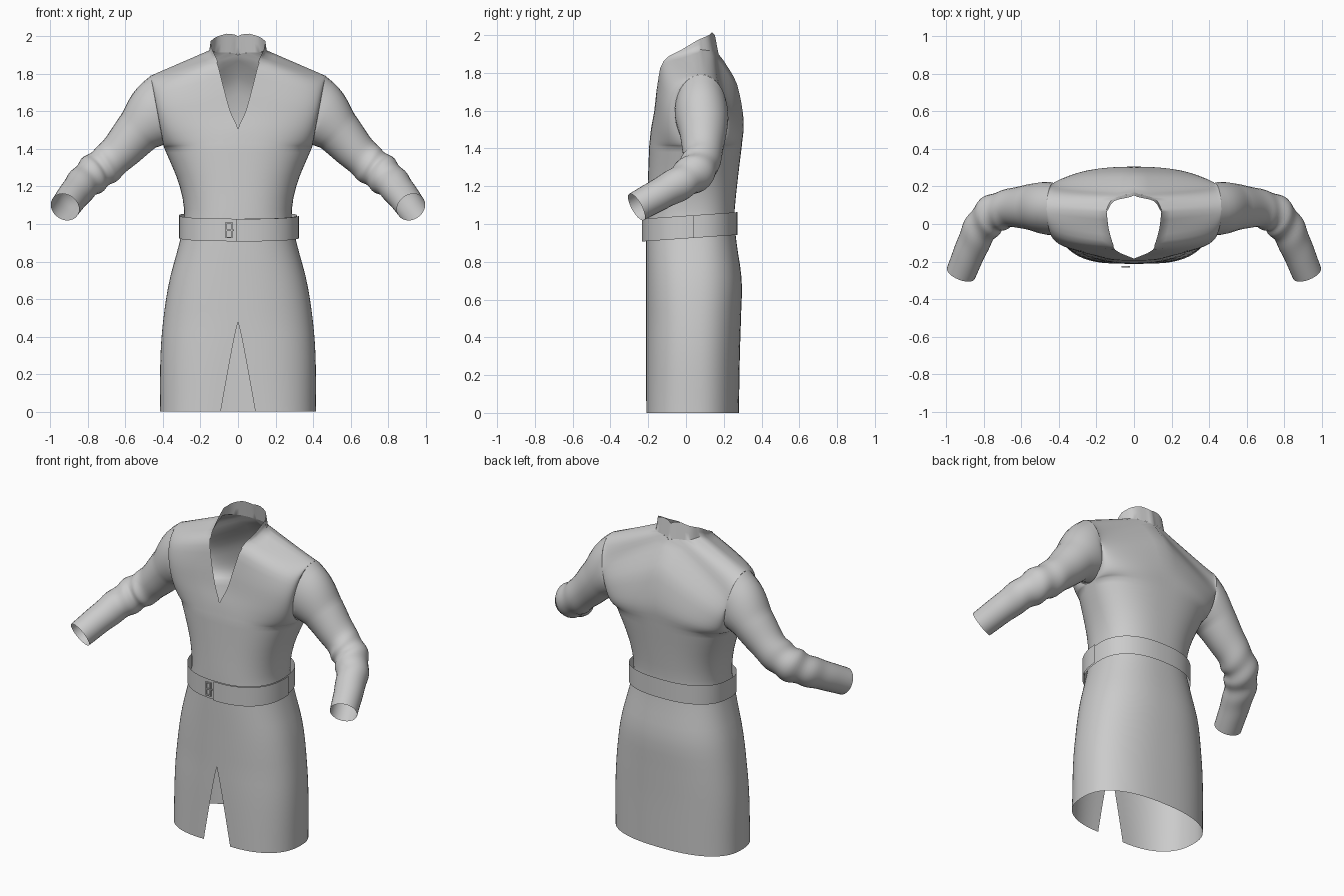
import bpy, bmesh, math
from mathutils import Vector as V

if "Cube" in bpy.data.objects:
    bpy.data.objects.remove(bpy.data.objects["Cube"])

PI = math.pi


def keyed(keys, t):
    """Smooth interpolation through (t, values...) keys."""
    i = max(k for k in range(len(keys) - 1) if keys[k][0] <= t + 1e-9)
    a, b = keys[i], keys[i + 1]
    p, q = keys[max(i - 1, 0)], keys[min(i + 2, len(keys) - 1)]
    h = b[0] - a[0]
    f = min(max((t - a[0]) / h, 0), 1)
    out = []
    for k in range(1, len(a)):
        m0 = (b[k] - p[k]) / (b[0] - p[0]) * h
        m1 = (q[k] - a[k]) / (q[0] - a[0]) * h
        out.append((2*f**3 - 3*f**2 + 1) * a[k] + (f**3 - 2*f**2 + f) * m0
                   + (3*f**2 - 2*f**3) * b[k] + (f**3 - f**2) * m1)
    return out


def grid_object(name, grids, mirror=False):
    """Skin one or more point grids into a smooth sheet."""
    bm = bmesh.new()
    for rows in grids:
        vs = [[bm.verts.new(p) for p in r] for r in rows]
        for r0, r1 in zip(vs, vs[1:]):
            for j in range(len(r0) - 1):
                bm.faces.new((r0[j], r0[j + 1], r1[j + 1], r1[j]))
    bmesh.ops.remove_doubles(bm, verts=bm.verts, dist=0.0005)
    bmesh.ops.recalc_face_normals(bm, faces=bm.faces)
    me = bpy.data.meshes.new(name)
    bm.to_mesh(me)
    bm.free()
    me.shade_smooth()
    ob = bpy.data.objects.new(name, me)
    bpy.context.collection.objects.link(ob)
    if mirror:
        ob.modifiers.new("Mirror", 'MIRROR').merge_threshold = 0.0005
    return ob


def arc(I, O, n=2.4, straight=0, steps=18):
    """Rounded quarter section from inner point I to outer point O."""
    row = []
    for k in range(steps + 1):
        a = PI / 2 * k / steps
        fx = max(math.sin(a), 0) ** (2 / n)
        fy = max(math.cos(a), 0) ** (2 / n) if k < steps else 0
        fy += (1 - fx - fy) * straight
        row.append(V((I[0] + (O[0] - I[0]) * fx, O[1] + (I[1] - O[1]) * fy,
                      I[2] + (O[2] - I[2]) * fx)))
    return row


# Armhole ellipse shared by body and sleeve
ARM_C, ARM_UP, ARM_Y = V((.43, .08, 1.60)), V((.035, 0, .19)), V((0, .138, 0))


def armhole(t):
    return ARM_C + ARM_UP * math.cos(t) + ARM_Y * math.sin(t)


# Tunic body: z, half width, side y, front y, back y
BODY = [(0, .415, .04, -.21, .28), (.3, .413, .04, -.212, .285), (.5, .397, .04, -.212, .291),
        (.7, .365, .04, -.212, .295), (.9, .312, .04, -.212, .268), (1.03, .285, .04, -.21, .256),
        (1.2, .31, .05, -.203, .27), (1.41, .395, .08, -.195, .295)]
# Inner edges from armpit level to the neck base: v, x, y, z
FRONT = [(0, 0, -.195, 1.41), (.2, 0, -.185, 1.505), (.4, .041, -.168, 1.6), (.6, .081, -.15, 1.745),
         (.75, .112, -.12, 1.86), (.9, .143, -.02, 1.895), (1, .153, .065, 1.925)]
BACK = [(0, 0, .295, 1.41), (.2, 0, .305, 1.55), (.4, 0, .27, 1.74), (.5, 0, .225, 1.825),
        (.6, 0, .172, 1.9), (.8, .11, .135, 1.915), (1, .153, .065, 1.925)]


def front_edge(v):
    p = V(keyed(FRONT, v))
    return V((0, p.y, p.z)) if v <= .2 else p


def back_edge(v):
    p = V(keyed(BACK, v))
    return V((0, p.y, p.z)) if v <= .6 else p


front, back = [], []
for i in range(24):
    z = i * .06
    w, ys, yf, yb = keyed(BODY, z)
    slit = .092 * (1 - z / .48) ** .9 if z < .479 else 0
    front.append(arc((slit, yf, z), (w, ys, z)))
    back.append(arc((0, yb, z), (w, ys, z)))
for i in range(21):
    v = i / 20
    front.append(arc(front_edge(v), armhole(-PI * (1 - v)), 2.4, v ** 4))
    back.append(arc(back_edge(v), armhole(PI * (1 - v)), 2.4 + .4 * math.sin(PI * v), v * v))
# Standing collar rising from the V opening round to the back
base = [(front_edge(v), .05 * (v - .75) / .25) for v in (.75, .8, .85, .9, .95, 1)]
base += [(back_edge(1 - .04 * k), .05 + .05 * min(1, k / 7)) for k in range(1, 11)]
collar = [[p + V((-.05 * p.x, -.17 * max(p.y - .06, 0), h)) * f for p, h in base]
          + [] for f in (0, .5, 1)]
for f, row in zip((0, .5, 1), collar):
    for k, (p, h) in enumerate(base):
        row[k].z = p.z + h * f
grid_object("tunic_body", [front, back, collar], mirror=True)

# Sleeves: rings carried along a bent arm path (t, x, y, z, radius)
ARM = [(0, .43, .08, 1.60, .15), (1, .53, .09, 1.495, .127), (2, .655, .085, 1.36, .103),
       (3, .745, .055, 1.285, .102), (4, .815, -.02, 1.225, .093), (5, .87, -.135, 1.16, .085),
       (6, .922, -.262, 1.09, .08)]
rings, N, S = [], 28, 48
d_prev = V((.19, 0, -.035)).normalized()
up, side = ARM_UP.normalized(), ARM_Y.normalized()
for i in range(S + 1):
    t = 6 * i / S
    c = V(keyed(ARM, t)[:3])
    r = keyed(ARM, t)[3]
    d = (V(keyed(ARM, min(t + .1, 6))[:3]) - V(keyed(ARM, max(t - .1, 0))[:3])).normalized()
    blend = min(t, 1) ** .6
    d = d_prev.lerp(d, .3 if t < 1 else .8).normalized() if i else d_prev
    q = d_prev.rotation_difference(d)
    up, side, d_prev = q @ up, q @ side, d
    ring = []
    for k in range(N + 1):
        a = 2 * PI * (k % N) / N
        # soft wrinkles gathered around the elbow
        fold = .006 * math.sin(t * 6 + 2.0 * math.sin(a + .6)) * math.exp(-((t - 3.2) / 1.2) ** 2)
        ru = ARM_UP.length * (1 - blend) + r * blend
        rs = ARM_Y.length * (1 - blend) + r * blend
        ring.append(c + up * math.cos(a) * (ru + fold) + side * math.sin(a) * (rs + fold))
    rings.append(ring)
grid_object("sleeves", [rings], mirror=True)


# Belt: tilted band, higher at the back
def belt_point(a, h, off=0):
    s, c = math.sin(a), math.cos(a)
    x = (.315 + off) * math.copysign(abs(s) ** (2 / 2.4), s)
    depth = (.264 if c > 0 else .232) + off
    y = .04 - depth * math.copysign(abs(c) ** (2 / 2.4), c)
    return V((x, y, .985 + .07 * (y - .02) + h))


def band(name, a0, a1, off, steps):
    grid_object(name, [[[belt_point(a0 + (a1 - a0) * k / steps, h, off)
                         for k in range(steps + 1)] for h in (-.06, .06)]])


band("belt", 0, 2 * PI, 0, 72)
band("belt_overlap", -.012, PI / 2, .01, 20)


# Buckle: small closed frame with a single prong
def block(name, x0, x1, z0, z1):
    bpy.ops.mesh.primitive_cube_add(size=1, location=((x0 + x1) / 2, -.229, (z0 + z1) / 2))
    ob = bpy.context.object
    ob.name = name
    ob.scale = (x1 - x0, .008, z1 - z0)


for x in (-.066, -.036):
    block("buckle_side", x, x + .007, .925, 1.01)
for z in (.925, 1.003):
    block("buckle_end", -.059, -.036, z, z + .007)
block("buckle_prong", -.059, -.02, .964, .971)
